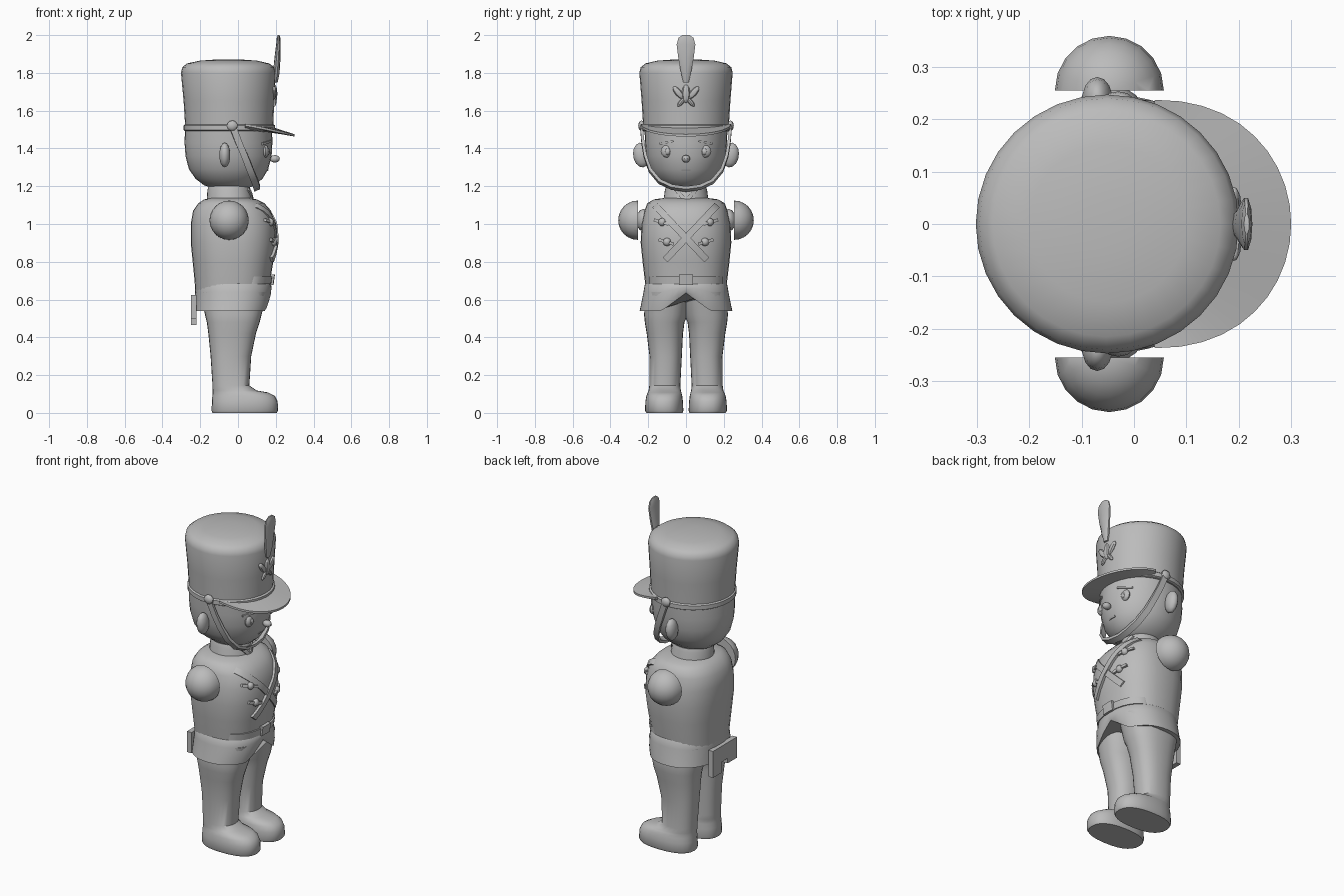
import bpy, bmesh, math
from mathutils import Vector
from mathutils.bvhtree import BVHTree

if "Cube" in bpy.data.objects:
    bpy.data.objects.remove(bpy.data.objects["Cube"])

GREY = bpy.data.materials.new("plain grey")
GREY.diffuse_color = (0.5, 0.5, 0.5, 1)
GREY.use_nodes = True
GREY.node_tree.nodes["Principled BSDF"].inputs["Base Color"].default_value = GREY.diffuse_color
TREES = {}


def finish(name, bm, angle=40):
    bmesh.ops.recalc_face_normals(bm, faces=bm.faces)
    me = bpy.data.meshes.new(name)
    TREES[name] = BVHTree.FromBMesh(bm)
    bm.to_mesh(me)
    bm.free()
    me.materials.append(GREY)
    ob = bpy.data.objects.new(name, me)
    bpy.context.collection.objects.link(ob)
    bpy.ops.object.select_all(action='DESELECT')
    ob.select_set(True)
    bpy.context.view_layer.objects.active = ob
    bpy.ops.object.shade_smooth_by_angle(angle=math.radians(angle))
    return ob


def loft(name, rings, n=32, power=2.0, warp=None):
    """Stack of rounded rings, each (z, x0, x1, y0, y1)."""
    bm = bmesh.new()
    loops = []
    for z, x0, x1, y0, y1 in rings:
        loop = []
        for i in range(n):
            a = 2 * math.pi * i / n
            c, s = math.cos(a), math.sin(a)
            x = (x0 + x1) / 2 + (x1 - x0) / 2 * math.copysign(abs(c) ** (2 / power), c)
            y = (y0 + y1) / 2 + (y1 - y0) / 2 * math.copysign(abs(s) ** (2 / power), s)
            co = Vector((x, y, z))
            loop.append(bm.verts.new(warp(co) if warp else co))
        loops.append(loop)
    for a, b in zip(loops, loops[1:]):
        for i in range(n):
            j = (i + 1) % n
            bm.faces.new((a[i], a[j], b[j], b[i]))
    bm.faces.new(loops[0])
    bm.faces.new(loops[-1])
    return finish(name, bm)


def sym(rings):
    return [(z, x0, x1, -r, r) for z, x0, x1, r in rings]


def blob(name, loc, size, seg=12, rot=0):
    bm = bmesh.new()
    bmesh.ops.create_uvsphere(bm, u_segments=seg, v_segments=max(6, seg // 2), radius=1)
    bmesh.ops.scale(bm, vec=size, verts=bm.verts)
    for v in bm.verts:
        c, s = math.cos(rot), math.sin(rot)
        v.co = Vector((v.co.x, v.co.y * c - v.co.z * s, v.co.y * s + v.co.z * c)) + Vector(loc)
    return finish(name, bm)


def front_x(target, y, z):
    hit = TREES[target].ray_cast(Vector((2, y, z)), Vector((-1, 0, 0)))[0]
    return hit.x if hit else 0


def plate(name, target, path, width, thick=0.012, steps=14):
    """Raised strip laid on the front of a part, along a straight (y, z) line."""
    bm = bmesh.new()
    (ya, za), (yb, zb) = path
    d = Vector((yb - ya, zb - za)).normalized() * width / 2
    rows = []
    for i in range(steps + 1):
        t = i / steps
        y, z = ya + (yb - ya) * t, za + (zb - za) * t
        row = []
        for s, lift in ((-1, -0.01), (-1, thick), (1, thick), (1, -0.01)):
            py, pz = y - d.y * s, z + d.x * s
            row.append(bm.verts.new((front_x(target, py, pz) + lift, py, pz)))
        rows.append(row)
    for a, b in zip(rows, rows[1:]):
        for k in range(4):
            bm.faces.new((a[k], a[(k + 1) % 4], b[(k + 1) % 4], b[k]))
    bm.faces.new(rows[0])
    bm.faces.new(rows[-1])
    return finish(name, bm)


# Head, collar, hat
loft("head", sym([(1.185, -.12, .04, .07), (1.205, -.18, .09, .11), (1.24, -.225, .13, .155),
                  (1.29, -.26, .16, .19), (1.36, -.278, .178, .21), (1.43, -.283, .182, .217),
                  (1.52, -.28, .18, .22)]))
loft("collar", sym([(1.09, -.17, .09, .13), (1.13, -.165, .075, .118), (1.18, -.162, .068, .112),
                    (1.20, -.155, .06, .105)]))
loft("hat", sym([(1.49, -.278, .185, .225), (1.65, -.288, .192, .235), (1.80, -.302, .2, .247),
                 (1.83, -.295, .192, .24), (1.85, -.27, .165, .215), (1.865, -.2, .1, .15),
                 (1.872, -.1, 0, .05)]))
loft("hat_band", sym([(1.492, -.28, .188, .228), (1.497, -.288, .196, .236),
                      (1.522, -.288, .196, .236), (1.528, -.28, .188, .228)]))

# Visor: curved sheet falling toward its tip
bm = bmesh.new()
rows = []
for i in range(21):
    a = math.radians(-90 + 9 * i)
    c, s = math.cos(a), math.sin(a)
    xo, yo = .04 + .26 * c ** .9 if c > .001 else .04, .237 * s
    xi, yi = -.045 + .22 * math.cos(a * .78), .21 * math.sin(a * .78)
    rows.append([bm.verts.new((xi, yi, 1.525 - .01 * c)), bm.verts.new((xo, yo, 1.53 - .055 * c)),
                 bm.verts.new((xo, yo, 1.518 - .055 * c)), bm.verts.new((xi, yi, 1.495 - .01 * c))])
for a, b in zip(rows, rows[1:]):
    for k in range(4):
        bm.faces.new((a[k], a[(k + 1) % 4], b[(k + 1) % 4], b[k]))
bm.faces.new(rows[0])
bm.faces.new(rows[-1])
finish("visor", bm)

# Feather and hat emblem
loft("feather", sym([(1.75, .185, .21, .015), (1.8, .185, .22, .028), (1.88, .193, .225, .043),
                     (1.95, .202, .226, .052), (1.985, .205, .224, .042), (2.0, .21, .22, .02)]), n=10)
hx = front_x("hat", 0, 1.68)
blob("emblem_centre", (hx, 0, 1.69), (.015, .022, .05), 8)
for s in (-1, 1):
    blob("emblem_leaf", (hx - .003, s * .04, 1.695), (.014, .018, .042), 8, -s * .7)
    blob("emblem_foot", (hx - .002, s * .025, 1.645), (.012, .012, .03), 8, s * .7)

# Torso and flared jacket hem with a notch at the front
loft("torso", sym([(.64, -.226, .165, .21), (.7, -.23, .17, .218), (.8, -.24, .187, .23),
                   (.9, -.25, .2, .24), (1.0, -.25, .197, .235), (1.07, -.238, .175, .22),
                   (1.11, -.21, .14, .205), (1.13, -.18, .1, .17), (1.14, -.14, .05, .1)]), power=2.4)


def notch(co):
    if co.x > 0 and co.z < .66:
        co.z += .095 * max(0, 1 - abs(co.y) / .13) * (.68 - co.z) / .14
    return co


loft("jacket_hem", sym([(.54, -.232, .165, .245), (.58, -.23, .175, .237), (.64, -.227, .178, .225),
                        (.68, -.225, .174, .218), (.69, -.22, .165, .21)]), 48, 2.3, notch)

# Coat tails at the back, with a stepped lower edge
for y0, y1, z0 in ((-.13, -.04, .5), (-.04, .02, .53), (.02, .1, .465)):
    bm = bmesh.new()
    bmesh.ops.create_cube(bm, size=1)
    for v in bm.verts:
        v.co = Vector((-.235 + v.co.x * .03, (y0 + y1) / 2 + v.co.y * (y1 - y0),
                       (z0 + .625) / 2 + v.co.z * (.625 - z0)))
    finish("coat_tail", bm)

# Cross belts, waist belt, buckle, collar tabs
for s in (-1, 1):
    plate("cross_belt", "torso", ((s * .165, 1.1), (-s * .11, .81)), .036, .012 + .003 * s)
    plate("collar_tab", "collar", ((s * .055, 1.185), (s * .004, 1.125)), .02, .008, 4)
    for y, z in ((.125, 1.01), (.1, .905)):
        plate("braid", "torso", ((s * (y - .035), z - .012), (s * (y + .045), z + .012)), .016, .012, 4)
        blob("braid_button", (front_x("torso", s * y, z), s * y, z), (.02, .022, .022), 10)
plate("waist_belt", "torso", ((-.195, .702), (.195, .702)), .04, .009, 20)
plate("buckle", "torso", ((-.038, .705), (.038, .705)), .055, .02, 4)

# Face
blob("nose", (.195, 0, 1.345), (.028, .022, .02), 10)
plate("mouth", "head", ((-.025, 1.285), (.025, 1.285)), .008, .004, 4)
for s in (-1, 1):
    ex = front_x("head", s * .1, 1.385)
    blob("eye", (ex - .006, s * .1, 1.385), (.018, .034, .034), 10)
    blob("pupil", (ex + .006, s * .097, 1.383), (.012, .016, .018), 8)
    plate("brow", "head", ((s * .065, 1.44), (s * .14, 1.425)), .012, .008, 5)
    blob("ear", (-.07, s * .235, 1.365), (.03, .045, .066), 14, s * -.15)

# Chin strap: flat ribbon down both cheeks and under the chin, with side knobs
bm = bmesh.new()
path = [(-.03, .237, 1.52), (.005, .228, 1.43), (.035, .216, 1.36), (.065, .19, 1.285), (.09, .14, 1.225),
        (.1, .075, 1.195), (.1, 0, 1.185)]
path += [(x, -y, z) for x, y, z in path[-2::-1]]
rows = []
for x, y, z in path:
    out = Vector((0, y, z - 1.4)).normalized() * .008
    p, w = Vector((x, y, z)), Vector((.016, 0, .007))
    rows.append([bm.verts.new(q) for q in (p - w - out, p - w + out, p + w + out, p + w - out)])
for a, b in zip(rows, rows[1:]):
    for k in range(4):
        bm.faces.new((a[k], a[(k + 1) % 4], b[(k + 1) % 4], b[k]))
bm.faces.new(rows[0])
bm.faces.new(rows[-1])
finish("chin_strap", bm)

# Paired parts: strap knob, half-ball arm stub, leg with shoe
for s in (-1, 1):
    blob("strap_knob", (-.03, s * .235, 1.52), (.03, .018, .028), 10)
    bm = bmesh.new()
    bmesh.ops.create_uvsphere(bm, u_segments=20, v_segments=12, radius=.104)
    bmesh.ops.bisect_plane(bm, geom=bm.verts[:] + bm.edges[:] + bm.faces[:], plane_co=(0, 0, 0),
                           plane_no=(0, -s, 0), clear_outer=True)
    bmesh.ops.holes_fill(bm, edges=bm.edges)
    bmesh.ops.translate(bm, vec=(-.047, s * .255, 1.02), verts=bm.verts)
    bmesh.ops.scale(bm, vec=(1, 1.0, 1), verts=bm.verts)
    finish("arm_stub", bm)
    blob("shoulder_joint", (-.047, s * .225, 1.02), (.06, .04, .06), 12)
    leg = [(0, -.135, .205, .018, .21), (.012, -.14, .212, .014, .217), (.06, -.138, .21, .016, .215),
           (.09, -.136, .195, .02, .21), (.108, -.135, .16, .024, .203), (.118, -.135, .1, .027, .198),
           (.145, -.135, .06, .03, .194), (.3, -.145, .07, .022, .193), (.42, -.157, .095, .016, .208),
           (.48, -.165, .115, .008, .218), (.52, -.175, .125, -.01, .222), (.64, -.2, .155, -.02, .212)]
    loft("leg", [(z, x0, x1, min(s * a, s * b), max(s * a, s * b)) for z, x0, x1, a, b in leg], 28, 2.4)
